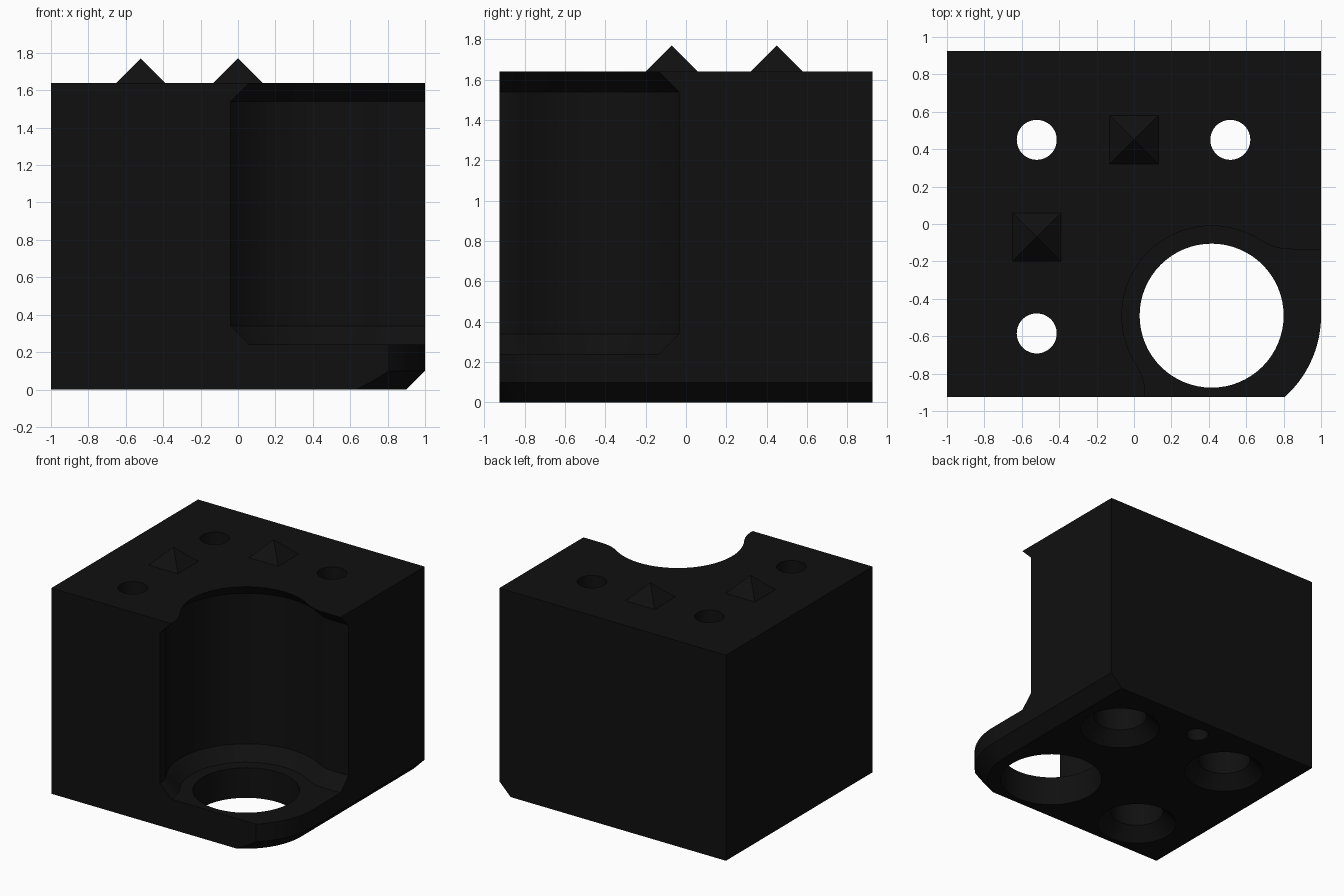
import bpy, bmesh, math

if "Cube" in bpy.data.objects:
    bpy.data.objects.remove(bpy.data.objects["Cube"])

black = bpy.data.materials.new("matte black")
black.diffuse_color = (0.005, 0.005, 0.005, 1)
black.use_nodes = True
black.node_tree.nodes["Principled BSDF"].inputs["Base Color"].default_value = black.diffuse_color

W, D, H = 1.0, 0.925, 1.64       # half width, half depth, height
CX, CY = 0.415, -0.49            # axis of the large hole and pocket


def loft(name, layers):
    """Closed solid through stacked sections: [(z, [(x, y), ...]), ...]"""
    bm = bmesh.new()
    rings = [[bm.verts.new((x, y, z)) for x, y in pts] for z, pts in layers]
    n = len(rings[0])
    for a, b in zip(rings, rings[1:]):
        for i in range(n):
            j = (i + 1) % n
            bm.faces.new((a[i], a[j], b[j], b[i]))
    bm.faces.new(rings[0][::-1])
    bm.faces.new(rings[-1])
    bmesh.ops.recalc_face_normals(bm, faces=bm.faces)
    me = bpy.data.meshes.new(name)
    bm.to_mesh(me)
    bm.free()
    me.materials.append(black)
    ob = bpy.data.objects.new(name, me)
    bpy.context.collection.objects.link(ob)
    return ob


def arc(cx, cy, r, a0, a1, n):
    return [(cx + r * math.cos(a0 + (a1 - a0) * i / n),
             cy + r * math.sin(a0 + (a1 - a0) * i / n)) for i in range(n + 1)]


def circle(cx, cy, r, n=48):
    return arc(cx, cy, r, 0, 2 * math.pi, n)[:-1]


def rect(x0, x1, y0, y1):
    return [(x0, y0), (x1, y0), (x1, y1), (x0, y1)]


def apply_boolean(target, cutter, operation="DIFFERENCE"):
    m = target.modifiers.new(cutter.name, "BOOLEAN")
    m.operation, m.object, m.solver = operation, cutter, "EXACT"
    bpy.context.view_layer.objects.active = target
    bpy.ops.object.modifier_apply(modifier=m.name)
    bpy.data.objects.remove(cutter)


def pocket_section(d):
    """Round pocket flowing into straight corner openings, grown by d."""
    R, h, f = 0.48 + d, 0.355 + d, 0.30 - d
    fy = h + f
    fx = math.sqrt((R + f) ** 2 - fy ** 2)
    a = math.atan2(fy, fx)
    fillet = arc(fx, fy, f, -math.pi / 2, a - math.pi, 8)
    wall = arc(0, 0, R, a, 1.5 * math.pi - a, 36)[1:-1]
    mirrored = [(-y, -x) for x, y in reversed(fillet)]
    pts = [(2, -2), (2, h)] + fillet + wall + mirrored + [(-h, -2)]
    return [(CX + x, CY + y) for x, y in pts]


def outline(r):
    """Plan outline with a rounded front right corner of radius r."""
    return arc(CX, CY, r, -math.pi / 2, 0, 24) + [(CX + r, 2), (-2, 2), (-2, CY - r)]


# Main block, with rounded corner and chamfered lower right edge
body = loft("body", [(0, rect(-W, W, -D, D)), (H, rect(-W, W, -D, D))])
apply_boolean(body, loft("outline", [
    (-0.1, outline(0.385)), (0.1, outline(0.585)), (2, outline(0.585))]), "INTERSECT")

# Corner pocket with sloped rims above the flange and under the top
apply_boolean(body, loft("pocket", [
    (0.24, pocket_section(0)), (0.34, pocket_section(0.1)),
    (1.54, pocket_section(0.1)), (H, pocket_section(0)), (1.8, pocket_section(0))]))

# Large hole through the flange
apply_boolean(body, loft("large_hole", [
    (-0.2, circle(CX, CY, 0.385, 64)), (0.3, circle(CX, CY, 0.385, 64))]))

# Screw holes, counterbored and chamfered from below
for x, y in ((-0.52, 0.45), (0.515, 0.45), (-0.52, -0.585)):
    apply_boolean(body, loft("screw_hole", [
        (z, circle(x, y, r)) for z, r in
        ((-0.1, 0.4), (0.1, 0.2), (0.6, 0.2), (0.6001, 0.107), (1.8, 0.107))]))

# Small blind hole in the underside
apply_boolean(body, loft("blind_hole", [
    (-0.1, circle(0, 0.75, 0.085, 32)), (0.4, circle(0, 0.75, 0.085, 32))]))

bpy.ops.object.select_all(action="DESELECT")
body.select_set(True)
bpy.context.view_layer.objects.active = body
bpy.ops.object.shade_smooth_by_angle(angle=math.radians(30))

# Locating pyramids on top
for i, (x, y) in enumerate(((-0.52, -0.07), (0, 0.45))):
    s, t = 0.13, 0.0005
    loft("locating_pyramid_%d" % (i + 1), [
        (H, rect(x - s, x + s, y - s, y + s)),
        (H + 0.13, rect(x - t, x + t, y - t, y + t))])
